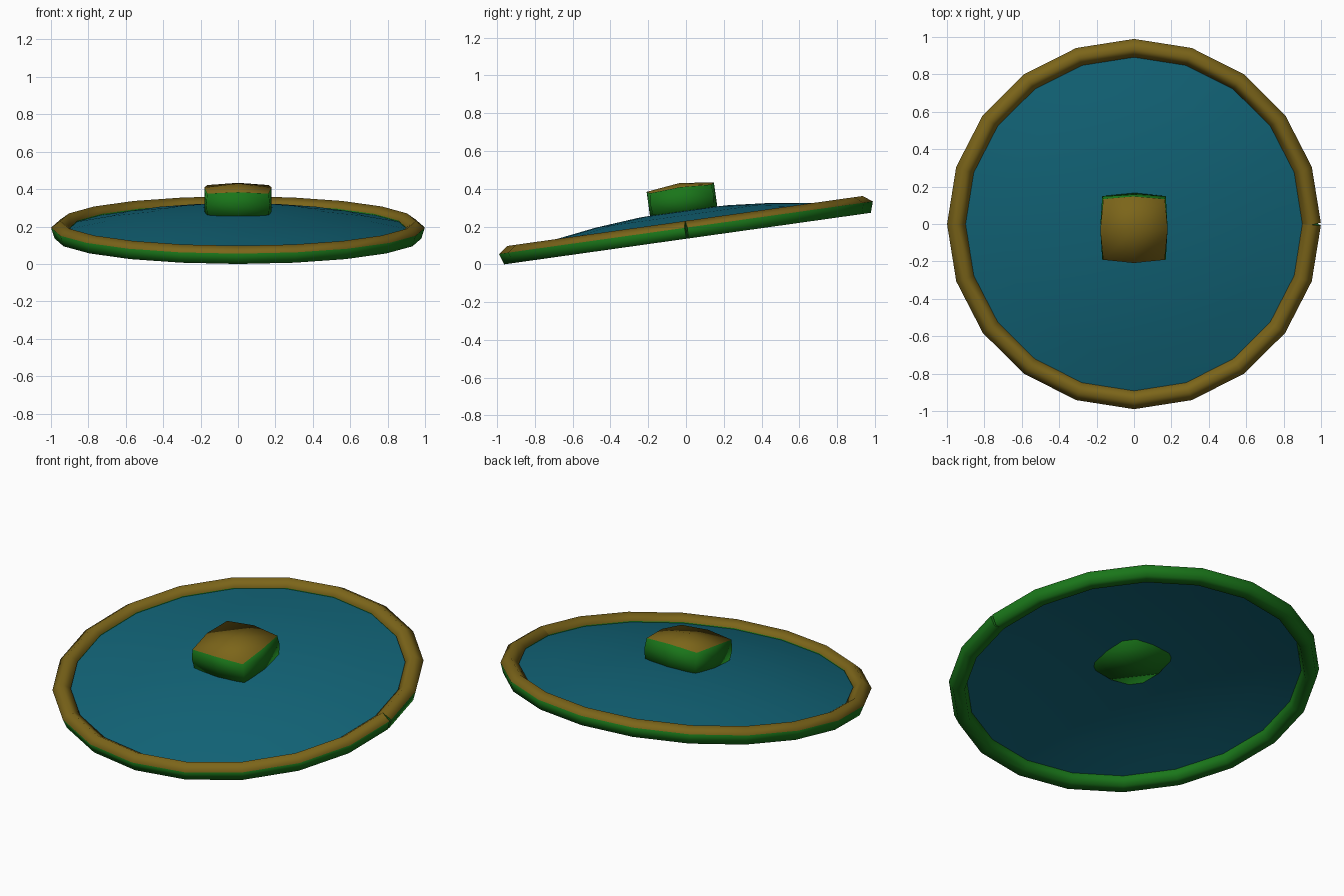
import bpy, bmesh
from math import sin, cos, pi, radians

if "Cube" in bpy.data.objects:
    bpy.data.objects.remove(bpy.data.objects["Cube"])

TILT, CENTRE = radians(8), (0, 0.002, 0.178)
SIDES, R, TUBE = 20, 0.95, 0.052


def material(name, rgb):
    m = bpy.data.materials.new(name)
    m.diffuse_color = (*rgb, 1)
    m.use_nodes = True
    m.node_tree.nodes["Principled BSDF"].inputs["Base Color"].default_value = m.diffuse_color
    return m


teal = material("teal", (0.006, 0.13, 0.19))
green = material("green", (0.01, 0.18, 0.01))
olive = material("olive", (0.20, 0.13, 0.01))


def finish(name, bm, mats, flip_fix=True):
    """Turn a bmesh into a tilted, smooth object; upward faces take slot 1."""
    if flip_fix:
        bmesh.ops.recalc_face_normals(bm, faces=bm.faces)
    bm.normal_update()
    for f in bm.faces:
        f.smooth = True
        if len(mats) > 1 and f.normal.z > 0.5:
            f.material_index = 1
    me = bpy.data.meshes.new(name)
    bm.to_mesh(me)
    bm.free()
    for m in mats:
        me.materials.append(m)
    ob = bpy.data.objects.new(name, me)
    ob.location = CENTRE
    ob.rotation_euler = (TILT, 0, 0)
    bpy.context.collection.objects.link(ob)
    return ob


# Rim: five-sided tube swept around a circle, with a small seam at +x
bm = bmesh.new()
rings = []
for i in range(SIDES + 1):
    a = 2 * pi * i / SIDES
    half = pi / SIDES
    d = a + (half if i == 0 else -half if i == SIDES else 0)
    ring = []
    for k in range(5):
        b = pi / 2 + 2 * pi * k / 5
        o, h = TUBE * cos(b), TUBE * sin(b)
        ring.append(bm.verts.new((R * cos(a) + o * cos(d), R * sin(a) + o * sin(d), h)))
    rings.append(ring)
for p, q in zip(rings, rings[1:]):
    for k in range(5):
        bm.faces.new((p[k], q[k], q[(k + 1) % 5], p[(k + 1) % 5]))
bm.faces.new(rings[0])
bm.faces.new(rings[-1][::-1])
rim = finish("rim", bm, [green, olive])
for f in rim.data.polygons:
    if len(f.vertices) == 5:
        f.use_smooth = False

# Dish: shallow open dome inside the rim
bm = bmesh.new()
STEPS, RISE = 4, 0.11
top = bm.verts.new((0, 0, RISE))
prev = None
for s in range(1, STEPS + 1):
    t = s / STEPS
    ring = [bm.verts.new((R * t * cos(2 * pi * i / SIDES), R * t * sin(2 * pi * i / SIDES),
                          RISE * (1 - t * t))) for i in range(SIDES)]
    for i in range(SIDES):
        j = (i + 1) % SIDES
        if prev is None:
            bm.faces.new((top, ring[i], ring[j]))
        else:
            bm.faces.new((prev[i], ring[i], ring[j], prev[j]))
    prev = ring
finish("dish", bm, [teal], flip_fix=False)

# Hub: once-divided box with bulging face centres, on the dome
bm = bmesh.new()
bmesh.ops.create_cube(bm, size=2)
bmesh.ops.subdivide_edges(bm, edges=bm.edges[:], cuts=1, use_grid_fill=True)
for v in bm.verts:
    x, y, z = (round(c) for c in v.co)
    side = {0: 0.18, 1: 0.18, 2: 0.164}[abs(x) + abs(y)]
    if abs(x) + abs(y) == 2 and z == 0:
        side = 0.170
    height = {0: 0.09, 1: 0.068, 2: 0.058}[abs(x) + abs(y)]
    v.co = (x * side, y * side, z * height + 0.165)
finish("hub", bm, [green, olive])
